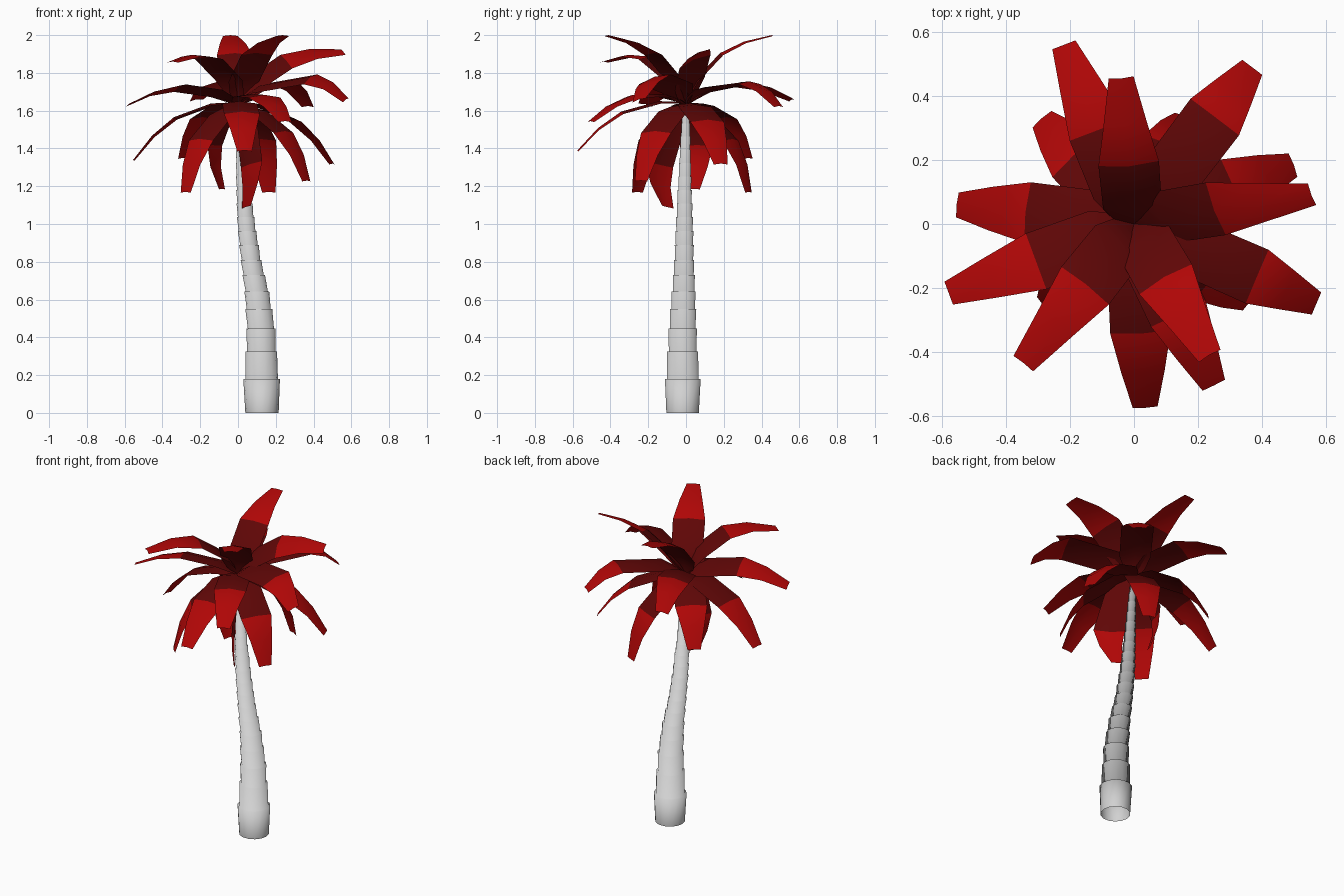
import bpy, bmesh, math
from mathutils import Vector, Matrix

cube = bpy.data.objects.get("Cube")
if cube:
    bpy.data.objects.remove(cube, do_unlink=True)


def material(name, rgb):
    m = bpy.data.materials.new(name)
    m.use_nodes = True
    m.diffuse_color = (*rgb, 1)
    bsdf = m.node_tree.nodes["Principled BSDF"]
    bsdf.inputs["Base Color"].default_value = (*rgb, 1)
    bsdf.inputs["Roughness"].default_value = 0.8
    return m


BARK = material("pale_bark", (0.64, 0.64, 0.64))
DARK = material("dark_red", (0.115, 0.002, 0.002))
RED = material("bright_red", (0.43, 0.002, 0.002))


def finish(bm, name, mats):
    me = bpy.data.meshes.new(name)
    bm.to_mesh(me)
    bm.free()
    for m in mats:
        me.materials.append(m)
    me.shade_smooth()
    ob = bpy.data.objects.new(name, me)
    bpy.context.collection.objects.link(ob)
    return ob


# Trunk path: height, centre x, centre y, radius
PATH = [(0, .127, -.018, .099), (.18, .125, -.017, .097), (.32, .123, -.018, .084),
        (.44, .122, -.018, .078), (.64, .1, -.013, .066), (.8, .07, -.01, .055),
        (1, .043, -.008, .048), (1.2, .028, -.007, .038), (1.5, .012, -.002, .025),
        (1.7, 0, 0, .01)]


def along(z):
    for a, b in zip(PATH, PATH[1:]):
        if z <= b[0]:
            f = (z - a[0]) / (b[0] - a[0])
            return [p + (q - p) * f for p, q in zip(a, b)][1:]


# Trunk: stacked collars, each flaring upward, shrinking with height
SIDES = 14
bm = bmesh.new()


def ring(z, scale):
    x, y, r = along(z)
    return [bm.verts.new((x + r * scale * math.cos(k * math.tau / SIDES),
                          y + r * scale * math.sin(k * math.tau / SIDES), z))
            for k in range(SIDES)]


rings, z = [], 0
for i in range(18):
    step = .07 + .11 * .68 ** i
    rings += [ring(z, .89), ring(z + step, 1)]
    z += step
for a, b in zip(rings, rings[1:]):
    for k in range(SIDES):
        j = (k + 1) % SIDES
        bm.faces.new((a[k], a[j], b[j], b[k]))
bm.faces.new(rings[-1])
finish(bm, "trunk", [BARK])

ROOT = Vector((0, 0, 1.635))


def leaf(name, x, y, z, roll=0, bend=1, split=.53):
    """Leaf from the crown to its tip: roll lifts its left edge, bend deepens
    its arch, split is where the bright outer part begins."""
    chord = Vector((x, y, z)) - ROOT
    az = math.atan2(y, x)
    side = Vector((-math.sin(az), math.cos(az), 0))
    up = chord.normalized().cross(side)
    turn = Matrix.Rotation(math.radians(roll), 3, chord)
    wide, lift = turn @ side, turn @ up
    # Position along chord, rise above chord, half width
    stations = [(0, 0, .014), (.08, .035, .062), (.2, .07, .092), (split, .098, .095),
                ((1 + split) / 2, .066, .068), (1, 0, .039)]
    bm = bmesh.new()
    rows = []
    for t, rise, half in stations:
        mid = ROOT + chord * t + up * rise * bend
        rows.append([bm.verts.new(mid + wide * half * v - lift * half * .15 * v * v)
                     for v in (-1, 0, 1)])
    for i, (a, b) in enumerate(zip(rows, rows[1:])):
        for k in range(2):
            f = bm.faces.new((a[k], b[k], b[k + 1], a[k + 1]))
            f.material_index = 1 if i >= 3 else 0
    finish(bm, name, [DARK, RED])


# Crown: leaf tips (with roll, bend, split) from the upright tier to the hanging tier
TIERS = {
    "upper_leaf": [(-.04, .455, 2), (.235, -.41, 2), (.555, .09, 1.915, 25),
                   (-.345, -.435, 1.86, 0, 1.45)],
    "middle_leaf": [(-.22, .56, 1.66, -8, 1.05), (.37, .49, 1.625, 0, 1.3, .68),
                    (.57, -.25, 1.66, 16, 1.3, .68), (.25, -.505, 1.545),
                    (-.58, -.215, 1.635, 12)],
    "drooping_leaf": [(.5, .185, 1.32), (.035, -.575, 1.39), (-.555, .06, 1.34),
                      (-.29, .33, 1.35)],
    "hanging_leaf": [(.165, .335, 1.17), (.365, -.24, 1.23), (-.28, -.26, 1.17),
                     (.04, -.1, 1.09, 75, 1, .62), (-.09, .04, 1.185)],
}
for tier, leaves in TIERS.items():
    for n, spec in enumerate(leaves, 1):
        leaf(f"{tier}_{n}", *spec)
